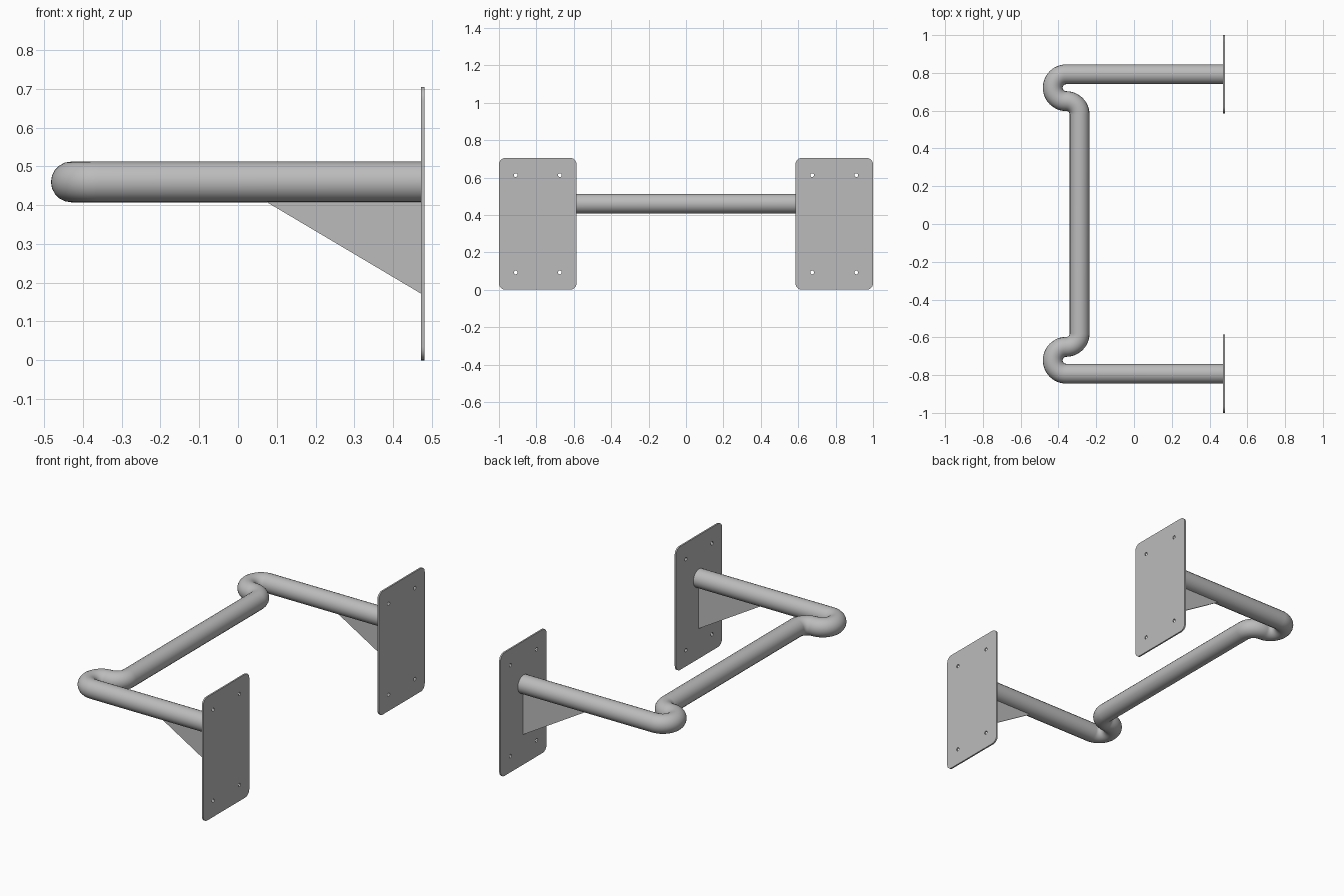
import bpy
from math import pi, cos, sin, radians

cube = bpy.data.objects.get("Cube")
if cube:
    bpy.data.objects.remove(cube, do_unlink=True)

steel = bpy.data.materials.new("grey steel")
steel.use_nodes = True
GREY = (0.5, 0.5, 0.5, 1)
steel.diffuse_color = GREY
steel.node_tree.nodes["Principled BSDF"].inputs["Base Color"].default_value = GREY

TUBE_R, TUBE_Z, ARM_Y = 0.0525, 0.46, 0.7925
BACK, THICK = 0.481, 0.009
FACE = BACK - THICK


def arc(cx, cy, r, start, end, n):
    """Points along an arc, angles in degrees."""
    angles = [radians(start + (end - start) * i / n) for i in range(n + 1)]
    return [(cx + r * cos(a), cy + r * sin(a)) for a in angles]


def curve_object(name, dims, loops, closed):
    data = bpy.data.curves.new(name, "CURVE")
    data.dimensions = dims
    for pts in loops:
        spline = data.splines.new("POLY")
        spline.points.add(len(pts) - 1)
        for p, (x, y) in zip(spline.points, pts):
            p.co = (x, y, 0, 1)
        spline.use_cyclic_u = closed
    obj = bpy.data.objects.new(name, data)
    bpy.context.collection.objects.link(obj)
    data.materials.append(steel)
    return obj


def to_mesh(obj, smooth_angle):
    bpy.ops.object.select_all(action="DESELECT")
    obj.select_set(True)
    bpy.context.view_layer.objects.active = obj
    bpy.ops.object.convert(target="MESH")
    bpy.ops.object.shade_smooth_by_angle(angle=radians(smooth_angle))


def upright_plate(name, loops, thickness, location, rotation):
    obj = curve_object(name, "2D", loops, True)
    obj.data.fill_mode = "BOTH"
    obj.data.extrude = thickness / 2
    obj.location, obj.rotation_euler = location, rotation
    to_mesh(obj, 30)


# Bent tube: arm, hairpin, reverse bend, then mirrored along the crossbar
BEND = 0.071
half = [(FACE + 0.002, ARM_Y)]
half += arc(-0.359, ARM_Y - BEND, BEND, 90, 270, 24)
half += arc(-0.359, ARM_Y - 3 * BEND, BEND, 90, 0, 12)[1:]
path = half + [(x, -y) for x, y in reversed(half)]
tube = curve_object("bent_tube", "3D", [path], False)
tube.data.bevel_depth = TUBE_R
tube.data.bevel_resolution = 8
tube.data.use_fill_caps = True
tube.location.z = TUBE_Z
to_mesh(tube, 40)

# Wall plate outline with rounded corners and four bolt holes
HALF_W, HEIGHT, CORNER = 0.2075, 0.705, 0.035
outline = []
for sx, sy, start in ((1, 1, 0), (-1, 1, 90), (-1, -1, 180), (1, -1, 270)):
    outline += arc(sx * (HALF_W - CORNER), sy * (HEIGHT / 2 - CORNER), CORNER,
                   start, start + 90, 6)
holes = [arc(sx * 0.118, sy * 0.26, 0.01, 0, 345, 23)
         for sx in (-1, 1) for sy in (-1, 1)]

# Triangular gusset under each arm, its top edge buried in the tube
gusset = [(FACE, 0.172), (FACE, 0.43), (0.037, 0.43)]

for side, sign in (("right", -1), ("left", 1)):
    upright_plate(side + "_wall_plate", [outline] + holes, THICK,
                  (BACK - THICK / 2, sign * ARM_Y, HEIGHT / 2), (pi / 2, 0, pi / 2))
    upright_plate(side + "_gusset", [gusset], 0.008,
                  (0, sign * ARM_Y, 0), (pi / 2, 0, 0))
